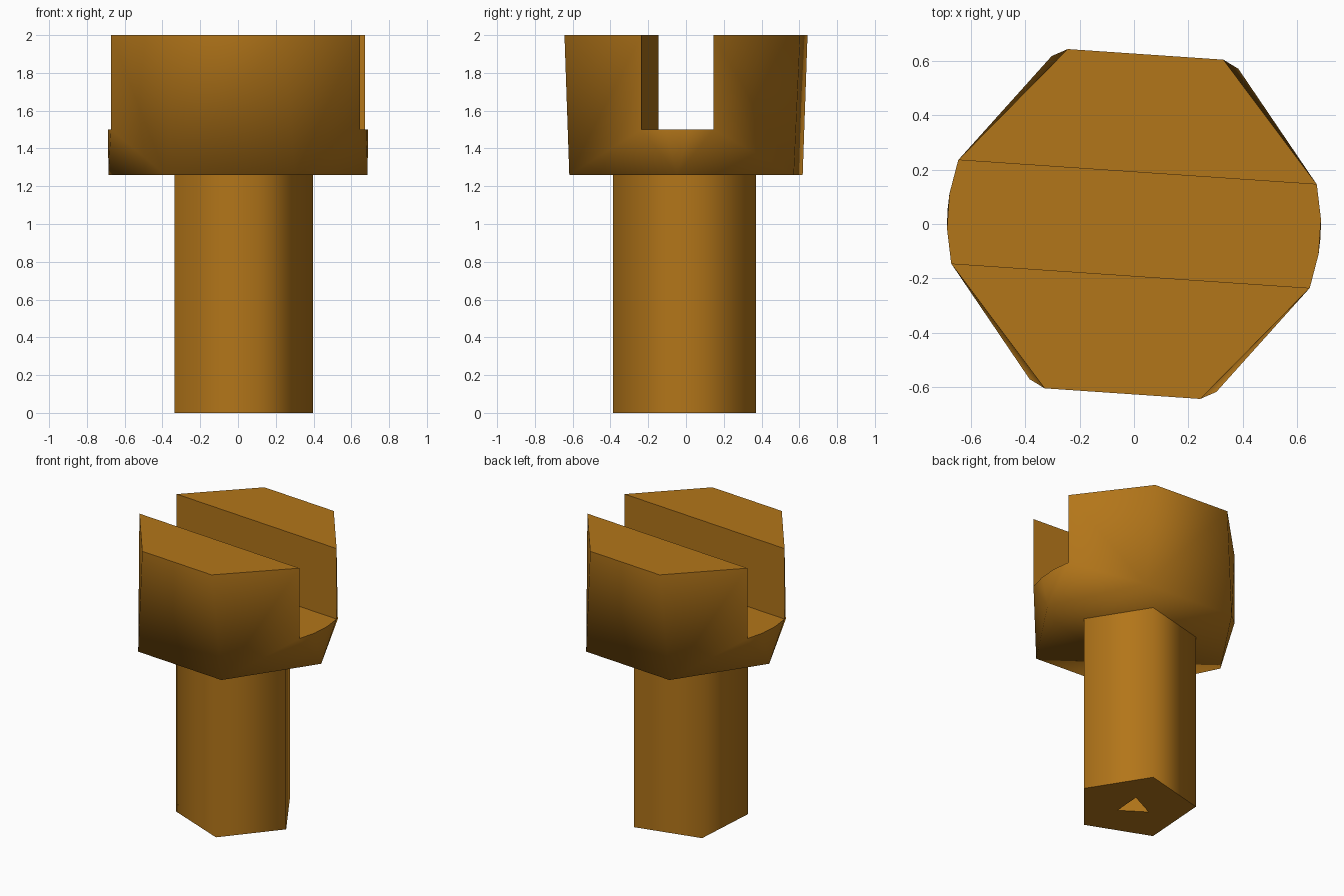
import bpy, bmesh, math

if "Cube" in bpy.data.objects:
    bpy.data.objects.remove(bpy.data.objects["Cube"])

TILT = -3.9            # whole part is turned slightly about z
R_HEAD, R_SHAFT, R_HOLE = 0.688, 0.398, 0.117
Z_HEAD, Z_SLOT, Z_TOP, Z_HOLE = 1.26, 1.5, 2.0, 1.0
SLOT = 16.1            # half angle of the slot on the head rim

mat = bpy.data.materials.new("brass")
mat.diffuse_color = (0.45, 0.18, 0.01, 1)
mat.use_nodes = True
mat.node_tree.nodes["Principled BSDF"].inputs["Base Color"].default_value = mat.diffuse_color


def pt(angle, z, r):
    a = math.radians(angle + TILT)
    return (r * math.cos(a), r * math.sin(a), z)


def build(name, faces):
    bm = bmesh.new()
    for f in faces:
        bm.faces.new([bm.verts.new(p) for p in f])
    bmesh.ops.remove_doubles(bm, verts=bm.verts, dist=1e-5)
    bmesh.ops.recalc_face_normals(bm, faces=bm.faces)
    me = bpy.data.meshes.new(name)
    bm.to_mesh(me)
    bm.free()
    me.materials.append(mat)
    ob = bpy.data.objects.new(name, me)
    bpy.context.collection.objects.link(ob)
    bpy.ops.object.select_all(action='DESELECT')
    ob.select_set(True)
    bpy.context.view_layer.objects.active = ob
    bpy.ops.object.shade_smooth_by_angle(angle=math.radians(75))
    return ob


# Slotted head: hexagon below, coarse round halves above, slot between them
faces = [[pt(60 * i, Z_HEAD, R_HEAD) for i in range(6)]]
floor = []
for turn in (0, 180):
    b = [pt(turn + 60 * i, Z_HEAD, R_HEAD) for i in range(4)]
    step = (180 - 2 * SLOT) / 3
    t = [pt(turn + SLOT + step * i, Z_TOP, R_HEAD) for i in range(4)]
    f0, f3 = (pt(turn + a, Z_SLOT, R_HEAD) for a in (SLOT, 180 - SLOT))
    arc = [pt(turn - SLOT + 2 * SLOT * i / 3, Z_SLOT, R_HEAD) for i in range(4)]
    floor += arc
    faces += [t, [t[0], t[3], f3, f0], [b[1], b[2], t[2], t[1]],
              [b[1], t[1], t[0]], [b[1], t[0], f0], [b[1], f0, b[0]],
              [b[2], t[3], t[2]], [b[2], f3, t[3]], [b[2], b[3], f3]]
    faces += [[b[0], arc[i + 1], arc[i]] for i in range(3)]
faces.append(floor)
build("slotted_head", faces)

# Five-sided shaft with a three-sided blind hole in its end
faces = []
for n, r, start, top in ((5, R_SHAFT, 0, Z_HEAD), (3, R_HOLE, 60, Z_HOLE)):
    lo = [pt(start + 360 / n * i, 0, r) for i in range(n)]
    hi = [pt(start + 360 / n * i, top, r) for i in range(n)]
    faces += [[lo[i], lo[(i + 1) % n], hi[(i + 1) % n], hi[i]] for i in range(n)]
    faces.append(hi)
o = [pt(72 * i, 0, R_SHAFT) for i in range(5)]
h = [pt(60 + 120 * i, 0, R_HOLE) for i in range(3)]
# End face around the hole
faces += [[o[0], o[1], h[0]], [o[1], o[2], h[0]], [o[2], h[1], h[0]],
          [o[2], o[3], h[1]], [o[3], h[2], h[1]], [o[3], o[4], h[2]],
          [o[4], o[0], h[2]], [o[0], h[0], h[2]]]
build("shaft", faces)
